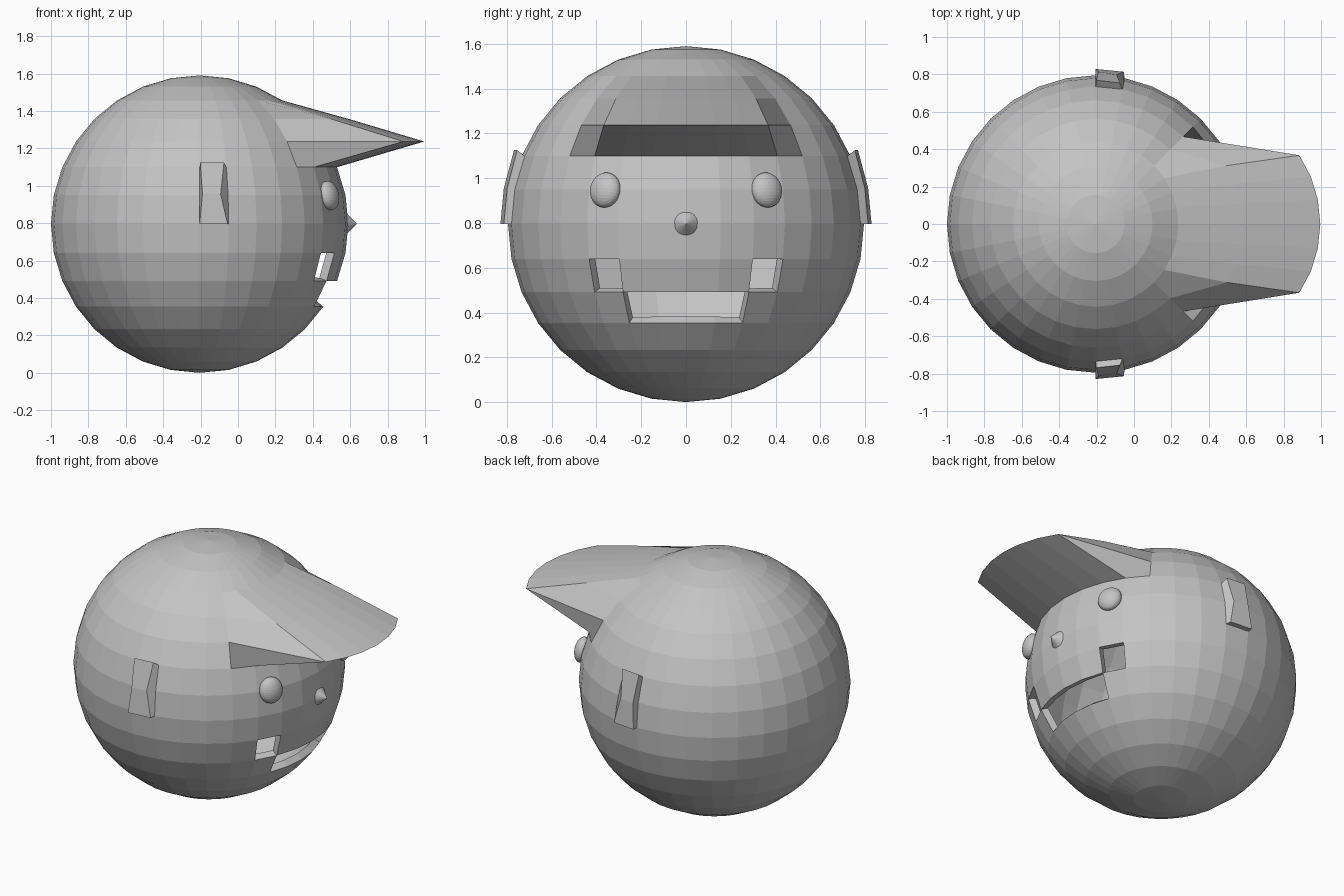
import bpy, bmesh, math
from mathutils import Vector, Matrix

if "Cube" in bpy.data.objects:
    bpy.data.objects.remove(bpy.data.objects["Cube"])

R = 0.795
C = Vector((-0.205, 0, R))
STEP = math.pi / 16

grey = bpy.data.materials.new("plain grey")
grey.diffuse_color = (0.55, 0.55, 0.55, 1)
grey.use_nodes = True
grey.node_tree.nodes["Principled BSDF"].inputs["Base Color"].default_value = grey.diffuse_color


def finish(bm, name, matrix=Matrix()):
    bm.transform(matrix)
    bmesh.ops.recalc_face_normals(bm, faces=bm.faces)
    me = bpy.data.meshes.new(name)
    bm.to_mesh(me)
    bm.free()
    me.materials.append(grey)
    ob = bpy.data.objects.new(name, me)
    bpy.context.collection.objects.link(ob)
    return ob


# Head: sphere whose grid cells are addressed by ring (from top) and segment (from +x)
bm = bmesh.new()
bmesh.ops.create_uvsphere(bm, u_segments=32, v_segments=16, radius=R)


def ring(p):
    return math.acos(max(-1, min(1, p.z / p.length))) / STEP


def seg(p):
    return math.atan2(p.y, p.x) / STEP


mouth, ears = [], {1: [], -1: []}
for f in bm.faces:
    p = f.calc_center_median()
    k, a = ring(p), seg(p)
    if (10 < k < 11 and abs(a) < 2) or (9 < k < 10 and 2 < abs(a) < 3):
        mouth.append(f)
    if 6 < k < 8 and 7 < abs(a) < 8:
        ears[1 if a > 0 else -1].append(f)

# Cap brim: pull the front of two rings forward
brim = {4: 0.235, 5: 0.54}
moves = [(v, brim[round(ring(v.co))]) for v in bm.verts
         if round(ring(v.co)) in brim and abs(seg(v.co)) < 3.1]
for v, d in moves:
    v.co.x += d

# Ears: extruded plates with a pinched waist; (x min, x max, rise) for each ring
ear_shape = {6: (0.003, 0.13, 0.026), 7: (0.015, 0.112, 0.005), 8: (0.0, 0.15, 0.0)}
for side, faces in ears.items():
    new = bmesh.ops.extrude_face_region(bm, geom=faces)["geom"]
    for v in [g for g in new if isinstance(g, bmesh.types.BMVert)]:
        lo, hi, rise = ear_shape[round(ring(v.co))]
        v.co.x = lo if v.co.x < 0.05 else hi
        v.co.y += side * 0.034
        v.co.z += rise

# Smiling mouth: openings through the shell
bmesh.ops.delete(bm, geom=mouth, context='FACES')
head = finish(bm, "head", Matrix.Translation(C))
shell = head.modifiers.new("shell", 'SOLIDIFY')
shell.thickness = 0.045
shell.offset = -1

# Eyes: flattened spheres lying on the head surface
for side, name in ((-1, "eye_right"), (1, "eye_left")):
    n = Vector((0.691, side * 0.36, 0.152)).normalized()
    across = Vector((0, 0, 1)).cross(n).normalized()
    up = n.cross(across)
    rot = Matrix((n, across, up)).transposed().to_4x4()
    bm = bmesh.new()
    bmesh.ops.create_uvsphere(bm, u_segments=32, v_segments=16, radius=1)
    finish(bm, name, Matrix.Translation(C + n * R) @ rot
           @ Matrix.Diagonal((0.047, 0.073, 0.079, 1)))

# Nose: small cone pointing forward
bm = bmesh.new()
bmesh.ops.create_cone(bm, cap_ends=True, segments=32, radius1=0.06, radius2=0, depth=0.062)
finish(bm, "nose", Matrix.Translation((0.606, 0, 0.797)) @ Matrix.Rotation(math.pi / 2, 4, 'Y'))
